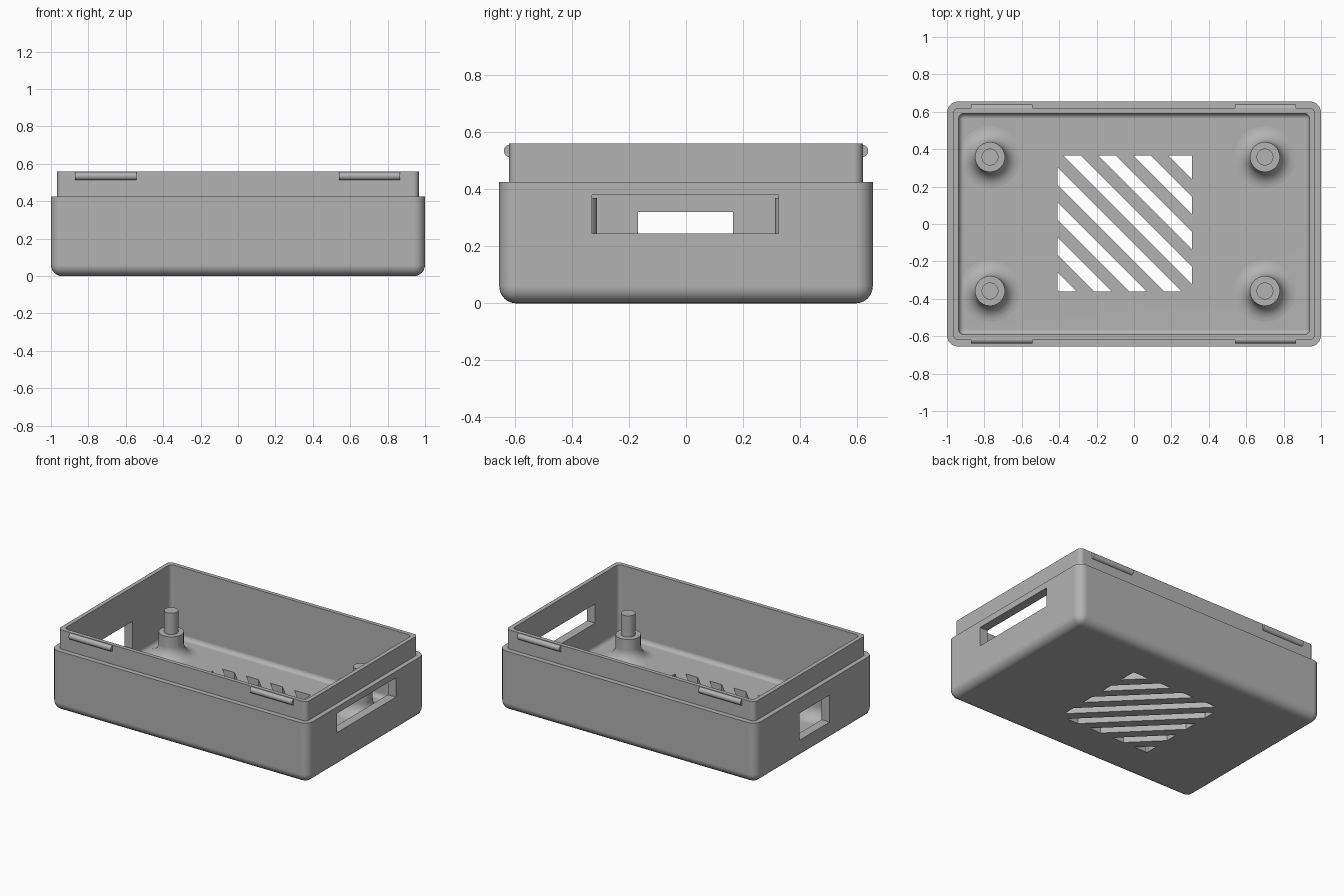
import bpy, bmesh, math
from mathutils import Vector

if "Cube" in bpy.data.objects:
    bpy.data.objects.remove(bpy.data.objects["Cube"])

grey = bpy.data.materials.new("plain_grey")
grey.use_nodes = True
COLOUR = (0.45, 0.45, 0.45, 1)
grey.diffuse_color = COLOUR
grey.node_tree.nodes["Principled BSDF"].inputs["Base Color"].default_value = COLOUR

FLOOR, RIM = 0.06, 0.56


def add_object(name, bm):
    bmesh.ops.recalc_face_normals(bm, faces=bm.faces)
    mesh = bpy.data.meshes.new(name)
    bm.to_mesh(mesh)
    bm.free()
    mesh.materials.append(grey)
    obj = bpy.data.objects.new(name, mesh)
    bpy.context.collection.objects.link(obj)
    return obj


def box_mesh(low, high):
    bm = bmesh.new()
    bmesh.ops.create_cube(bm, size=1)
    low, high = Vector(low), Vector(high)
    for v in bm.verts:
        v.co = (low + high) / 2 + v.co * (high - low)
    return bm


def tub(name, low, high, radius, round_bottom=True):
    """Box with rounded upright edges and, if asked, rounded bottom edges."""
    bm = box_mesh(low, high)
    edges = []
    for e in bm.edges:
        z0, z1 = (v.co.z for v in e.verts)
        upright = abs(z0 - z1) > 0.001
        bottom = max(z0, z1) < low[2] + 0.001
        if upright or (bottom and round_bottom):
            edges.append(e)
    bmesh.ops.bevel(bm, geom=edges, offset=radius, segments=6, profile=0.5,
                    affect='EDGES')
    return add_object(name, bm)


def combine(target, other, operation):
    mod = target.modifiers.new(operation.title(), 'BOOLEAN')
    mod.operation, mod.object, mod.solver = operation, other, 'EXACT'
    bpy.context.view_layer.objects.active = target
    bpy.ops.object.modifier_apply(modifier=mod.name)
    bpy.data.objects.remove(other)


def smooth(obj):
    bpy.ops.object.select_all(action='DESELECT')
    obj.select_set(True)
    bpy.context.view_layer.objects.active = obj
    bpy.ops.object.shade_smooth_by_angle(angle=math.radians(35))
    mod = obj.modifiers.new("Even shading", 'WEIGHTED_NORMAL')
    mod.keep_sharp = True


# Shell: rounded body, narrower lip on top, hollowed out
shell = tub("case_shell", (-1, -0.655, 0), (1, 0.655, 0.425), 0.06)
combine(shell, tub("lip", (-0.967, -0.62, 0.2), (0.967, 0.62, RIM), 0.03, False), 'UNION')
combine(shell, tub("cavity", (-0.938, -0.592, FLOOR), (0.938, 0.592, 0.8), 0.03),
        'DIFFERENCE')

# End openings: wide one on the left end, small one on the right end
for low, high in (((0.8, -0.33, 0.245), (1.2, 0.325, 0.38)),
                  ((-1.2, -0.168, 0.13), (-0.8, 0.165, 0.32))):
    combine(shell, add_object("opening", box_mesh(low, high)), 'DIFFERENCE')

# Diagonal floor vents clipped to a square field
PITCH, SLOT = 0.187, 0.093
slant = Vector((1, 1, 0))
for k in range(-4, 4):
    start = -0.012 + k * PITCH
    end = start + SLOT + (0.1 if k == 3 else 0)
    bm = box_mesh((-0.41, -0.36, -0.1), (0.31, 0.365, 0.2))
    for offset, side in ((start, -1), (end, 1)):
        cut = bmesh.ops.bisect_plane(
            bm, geom=bm.verts[:] + bm.edges[:] + bm.faces[:],
            plane_co=slant * offset / 2, plane_no=slant * side, clear_outer=True)
        rim = [g for g in cut["geom_cut"] if isinstance(g, bmesh.types.BMEdge)]
        if rim:
            bmesh.ops.edgenet_fill(bm, edges=rim)
    combine(shell, add_object("vent_slot", bm), 'DIFFERENCE')
smooth(shell)


# Standoffs: flared foot, collar and locating peg, turned from one profile
def standoff(name, x, y):
    foot, collar, peg = 0.165, 0.08, 0.045
    flare = foot - collar
    profile = [(0, FLOOR - 0.01), (foot, FLOOR - 0.01)]
    for i in range(9):
        a = math.radians(90) * i / 8
        profile.append((foot - flare * math.sin(a), FLOOR + flare * (1 - math.cos(a))))
    profile += [(collar, 0.22), (peg, 0.22), (peg, 0.37), (0, 0.37)]
    bm = bmesh.new()
    verts = [bm.verts.new((x + r, y, z)) for r, z in profile]
    edges = [bm.edges.new(pair) for pair in zip(verts, verts[1:])]
    bmesh.ops.spin(bm, geom=verts + edges, cent=(x, y, 0), axis=(0, 0, 1),
                   angle=math.tau, steps=40)
    bmesh.ops.remove_doubles(bm, verts=bm.verts, dist=0.0005)
    smooth(add_object(name, bm))


# Snap ridges: slim rounded bars along the lip
def snap_ridge(name, x, y):
    bm = bmesh.new()
    bmesh.ops.create_cone(bm, cap_ends=True, segments=20, radius1=0.022,
                          radius2=0.022, depth=0.327)
    for v in bm.verts:
        v.co = (x + v.co.z, y + v.co.x, 0.535 + v.co.y)
    smooth(add_object(name, bm))


for end, sy in (("front", -1), ("back", 1)):
    for side, post_x, ridge_x in (("right", -0.77, -0.707), ("left", 0.7, 0.703)):
        standoff(f"{end}_{side}_standoff", post_x, sy * 0.358)
        snap_ridge(f"{end}_{side}_snap_ridge", ridge_x, sy * 0.617)
